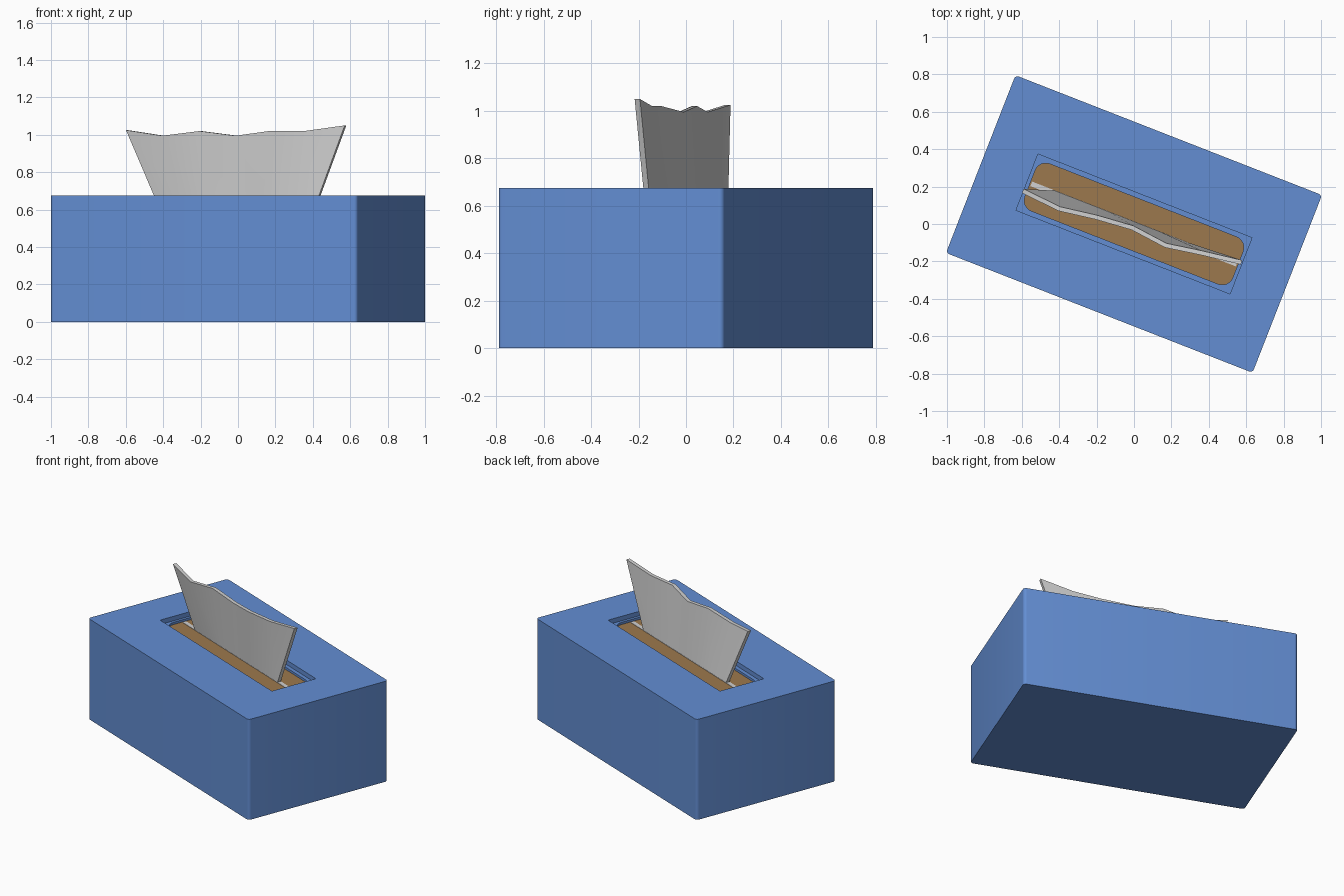
import bpy, bmesh
from math import radians, cos, sin, pi

cube = bpy.data.objects.get("Cube")
if cube:
    bpy.data.objects.remove(cube, do_unlink=True)

TURN = radians(-21.35)   # the whole box sits turned on its base
HEIGHT = 0.675
CARD_Z = 0.63


def material(name, rgb):
    m = bpy.data.materials.new(name)
    m.use_nodes = True
    m.diffuse_color = (*rgb, 1)
    m.node_tree.nodes["Principled BSDF"].inputs["Base Color"].default_value = (*rgb, 1)
    return m


blue = material("box blue", (0.125, 0.27, 0.65))
brown = material("cardboard brown", (0.335, 0.19, 0.075))
white = material("tissue white", (0.64, 0.64, 0.64))


def rounded_rect(a, b, r, z, steps=6):
    """Outline with half sizes a, b and corner radius r."""
    pts = []
    for i, (sx, sy) in enumerate([(1, 1), (-1, 1), (-1, -1), (1, -1)]):
        for k in range(steps + 1):
            t = (i + k / steps) * pi / 2
            pts.append((sx * (a - r) + r * cos(t), sy * (b - r) + r * sin(t), z))
    return pts


def loft(name, rings, mat, cap_start=True, cap_end=True):
    """Skin a list of equal-length closed outlines."""
    bm = bmesh.new()
    loops = [[bm.verts.new(p) for p in ring] for ring in rings]
    n = len(loops[0])
    for low, high in zip(loops, loops[1:]):
        for i in range(n):
            j = (i + 1) % n
            bm.faces.new((low[i], low[j], high[j], high[i]))
    if cap_start:
        bm.faces.new(loops[0][::-1])
    if cap_end:
        bm.faces.new(loops[-1])
    bmesh.ops.remove_doubles(bm, verts=bm.verts, dist=1e-5)
    bmesh.ops.recalc_face_normals(bm, faces=bm.faces)
    mesh = bpy.data.meshes.new(name)
    bm.to_mesh(mesh)
    bm.free()
    mesh.materials.append(mat)
    ob = bpy.data.objects.new(name, mesh)
    ob.rotation_euler.z = TURN
    bpy.context.collection.objects.link(ob)
    bpy.ops.object.select_all(action="DESELECT")
    ob.select_set(True)
    bpy.context.view_layer.objects.active = ob
    bpy.ops.object.shade_smooth_by_angle(angle=radians(30))
    return ob


# Box body with a stepped recess in its lid
loft("box", [
    rounded_rect(0.88, 0.51, 0.02, 0),
    rounded_rect(0.88, 0.51, 0.02, HEIGHT),
    rounded_rect(0.614, 0.161, 0, HEIGHT),
    rounded_rect(0.614, 0.161, 0, HEIGHT - 0.03),
    rounded_rect(0.596, 0.135, 0.06, HEIGHT - 0.03),
    rounded_rect(0.596, 0.135, 0.06, CARD_Z - 0.01),
], blue)

# Cardboard showing in the opening
loft("opening_card", [rounded_rect(0.596, 0.135, 0.06, z)
                      for z in (CARD_Z - 0.008, CARD_Z)], brown)

# Pale slit the tissue is pulled through
loft("slit", [rounded_rect(0.59, 0.013, 0, z)
              for z in (CARD_Z, CARD_Z + 0.002)], white)

# Tissue: straight at the slit, wavy along the top (along, across, height)
top_edge = [(-0.618, -0.052, 1.025), (-0.402, -0.07, 0.995), (-0.2, -0.04, 1.02),
            (0, -0.022, 0.995), (0.2, -0.045, 1.02), (0.39, -0.013, 1.02),
            (0.61, 0.018, 1.05)]
sections = []
for u, v, z in top_edge:
    base_u = u * 0.74
    sections.append([(base_u, -0.012, CARD_Z), (base_u, 0.012, CARD_Z),
                     (u, v + 0.012, z), (u, v - 0.012, z)])
loft("tissue", sections, white)
